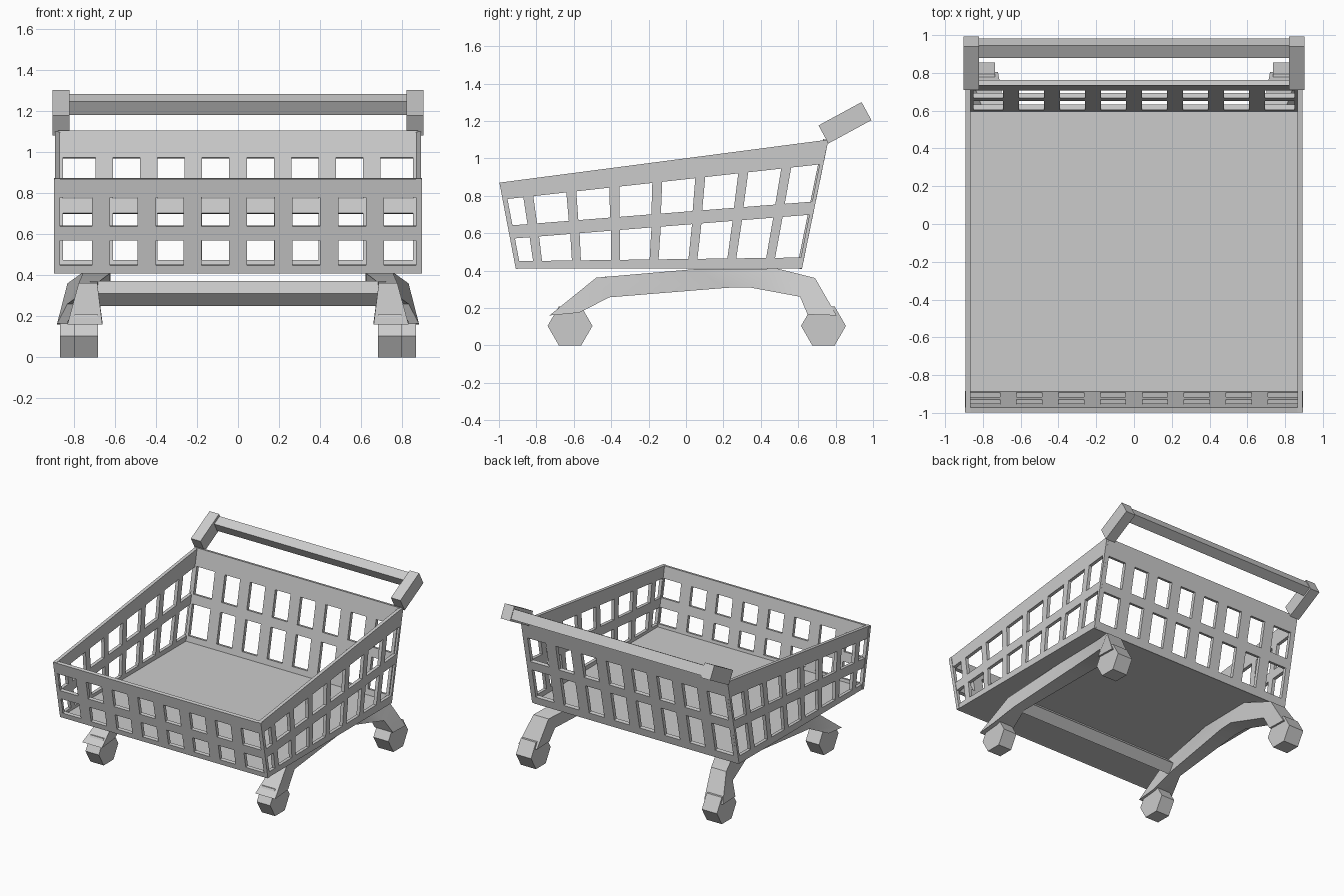
import bpy, bmesh, math
from mathutils import Vector

if "Cube" in bpy.data.objects:
    bpy.data.objects.remove(bpy.data.objects["Cube"])


def make(name, bm):
    bmesh.ops.recalc_face_normals(bm, faces=bm.faces)
    me = bpy.data.meshes.new(name)
    bm.to_mesh(me)
    bm.free()
    ob = bpy.data.objects.new(name, me)
    bpy.context.collection.objects.link(ob)
    return ob


def loft(name, rings):
    """Skin a list of closed rings and cap both ends."""
    bm = bmesh.new()
    rows = [[bm.verts.new(p) for p in r] for r in rings]
    n = len(rows[0])
    for a, b in zip(rows, rows[1:]):
        for i in range(n):
            bm.faces.new((a[i], a[(i + 1) % n], b[(i + 1) % n], b[i]))
    bm.faces.new(rows[0])
    bm.faces.new(rows[-1])
    return make(name, bm)


def x_prism(name, profile, x0, x1):
    return loft(name, [[(x, y, z) for y, z in profile] for x in (x0, x1)])


def rect(cy, cz, length, height, deg):
    c, s = math.cos(math.radians(deg)), math.sin(math.radians(deg))
    return [(cy + c * u - s * v, cz + s * u + c * v)
            for u, v in ((-length / 2, -height / 2), (length / 2, -height / 2),
                         (length / 2, height / 2), (-length / 2, height / 2))]


def lattice(name, left, right, bars, width, post, thick):
    """Wall between two edges: three bands joined by upright bars."""
    ts = [0, post]
    for b in bars:
        ts += [b - width / 2, b + width / 2]
    ts += [1 - post, 1]
    bm = bmesh.new()
    grid = [[bm.verts.new(Vector(a).lerp(Vector(b), t)) for t in ts]
            for a, b in zip(left, right)]
    for r in range(len(grid) - 1):
        for c in range(len(ts) - 1):
            if r % 2 == 0 or c % 2 == 0:
                bm.faces.new((grid[r][c], grid[r][c + 1],
                              grid[r + 1][c + 1], grid[r + 1][c]))
    ob = make(name, bm)
    mod = ob.modifiers.new("thickness", "SOLIDIFY")
    mod.thickness = thick
    mod.offset = 0
    return ob


# Basket edge heights: bottom, middle and top bands
FRONT_Z = (0.41, 0.45, 0.57, 0.64, 0.78, 0.87)
BACK_Z = (0.41, 0.47, 0.70, 0.77, 0.97, 1.10)


def front_edge(x, inset=0.0):
    return [(x, -0.91 - (z - 0.41) * 0.19 + inset, z) for z in FRONT_Z]


def back_edge(x, inset=0.0):
    return [(x, 0.62 + (z - 0.41) * 0.205 - inset, z) for z in BACK_Z]


# Basket walls
end_bars = [0.5 + 0.124 * i for i in range(-3, 4)]
side_bars = [0.08 + 0.134 * i for i in range(7)]
lattice("basket_front", front_edge(-0.895, 0.013), front_edge(0.895, 0.013),
        end_bars, 0.049, 0.014, 0.026)
lattice("basket_back", back_edge(-0.875, 0.014), back_edge(0.875, 0.014),
        end_bars, 0.049, 0.014, 0.028)
for s, side in ((-1, "left"), (1, "right")):
    lattice("basket_side_" + side, front_edge(s * 0.878), back_edge(s * 0.878),
            side_bars, 0.031, 0.012, 0.026)

# Basket floor
x_prism("basket_floor", [(-0.91, 0.41), (0.62, 0.41), (0.62, 0.43), (-0.91, 0.43)],
        -0.88, 0.88)

# Push handle
x_prism("handle_bar", rect(0.93, 1.23, 0.075, 0.075, 28.5), -0.83, 0.84)
for s, side in ((-1, "left"), (1, "right")):
    x_prism("handle_arm_" + side, rect(0.85, 1.19, 0.262, 0.11, 28.5),
            s * 0.82, s * 0.902)

# Cross bar between the legs
x_prism("cross_bar", rect(-0.43, 0.31, 0.086, 0.086, 45), -0.72, 0.72)

# Leg frames: upper y, z, lower y, z, centre x, half width
LEG = [(-0.73, 0.16, -0.57, 0.175, 0.745, 0.085),
       (-0.48, 0.362, -0.41, 0.257, 0.73, 0.045),
       (0.05, 0.408, 0.22, 0.308, 0.69, 0.065),
       (0.49, 0.41, 0.34, 0.31, 0.69, 0.07),
       (0.69, 0.36, 0.61, 0.26, 0.765, 0.065),
       (0.805, 0.16, 0.65, 0.165, 0.80, 0.08)]
for s, side in ((-1, "left"), (1, "right")):
    rings = [[(s * (x - w), uy, uz), (s * (x + w), uy, uz),
              (s * (x + w), ly, lz), (s * (x - w), ly, lz)]
             for uy, uz, ly, lz, x, w in LEG]
    leg = loft("leg_frame_" + side, rings)
    bpy.ops.object.select_all(action='DESELECT')
    leg.select_set(True)
    bpy.context.view_layer.objects.active = leg
    bpy.ops.object.shade_smooth_by_angle(angle=math.radians(30))

    # Six-sided wheels
    for end, cy, x0, x1 in (("front", -0.62, 0.68, 0.795), ("back", 0.735, 0.735, 0.865)):
        hexagon = [(cy + 0.12 * math.cos(math.radians(60 * i)),
                    0.104 + 0.12 * math.sin(math.radians(60 * i))) for i in range(6)]
        x_prism("wheel_%s_%s" % (end, side), hexagon, s * x0, s * x1)
